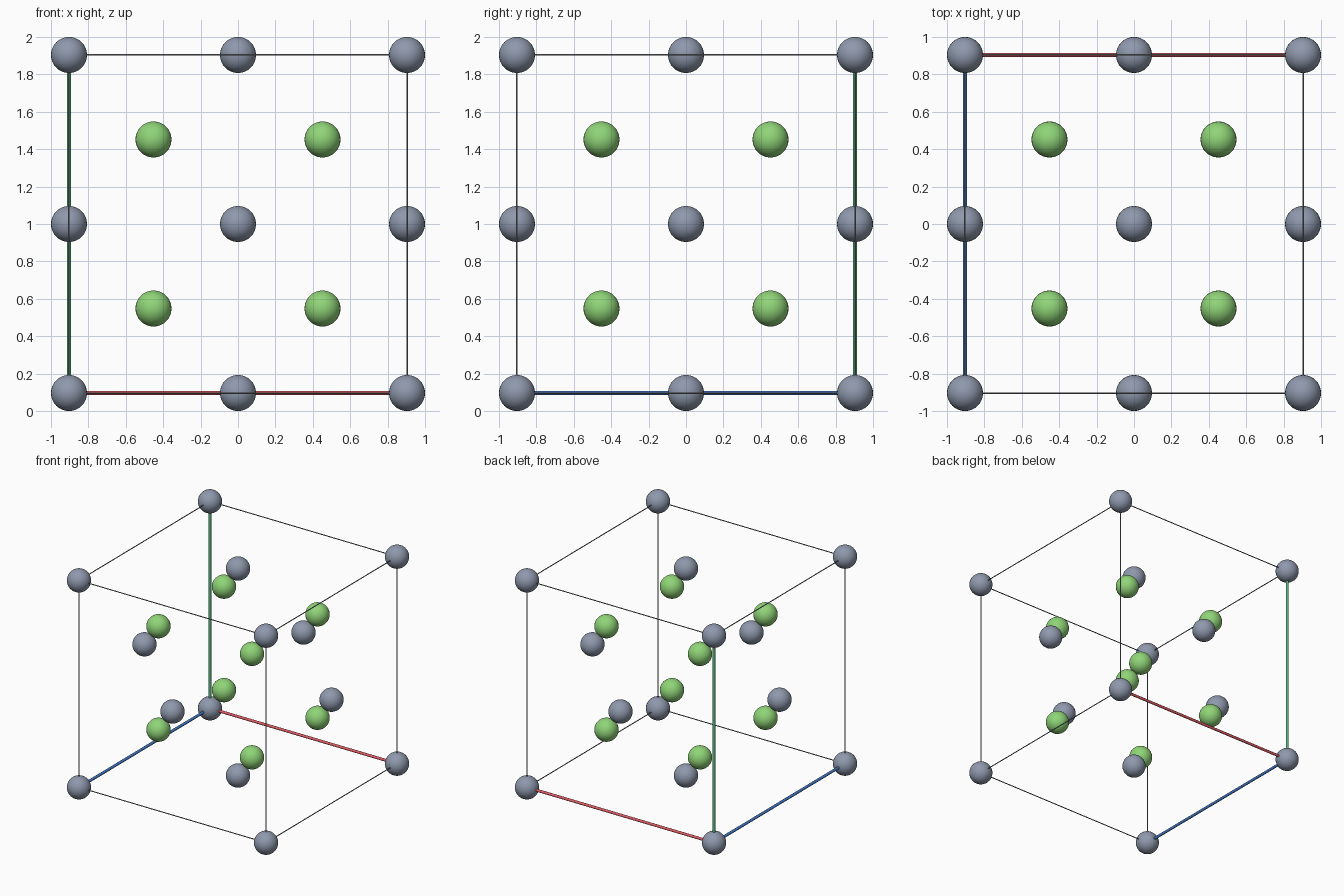
import bpy
from mathutils import Vector
from itertools import product

if "Cube" in bpy.data.objects:
    bpy.data.objects.remove(bpy.data.objects["Cube"])

R = 0.0963          # atom radius
A = 1.0 - R         # half edge of the cubic cell
CENTRE = Vector((0, 0, 1))


def material(name, rgb):
    def lin(c):
        c /= 255
        return c / 12.92 if c <= 0.04045 else ((c + 0.055) / 1.055) ** 2.4
    m = bpy.data.materials.new(name)
    m.diffuse_color = (*[lin(c) for c in rgb], 1)
    m.use_nodes = True
    m.node_tree.nodes["Principled BSDF"].inputs["Base Color"].default_value = m.diffuse_color
    return m


slate = material("slate grey", (143, 153, 173))
leaf = material("leaf green", (144, 213, 120))
grey = material("edge grey", (135, 138, 142))
red = material("axis red", (224, 92, 100))
green = material("axis green", (85, 180, 125))
blue = material("axis blue", (70, 125, 205))


def atom(name, pos, mat):
    bpy.ops.mesh.primitive_uv_sphere_add(segments=32, ring_count=16, radius=R,
                                         location=CENTRE + Vector(pos))
    ob = bpy.context.object
    ob.name = name
    ob.data.materials.append(mat)
    bpy.ops.object.shade_smooth()


def rod(name, p, q, radius, mat):
    p, q = Vector(p), Vector(q)
    bpy.ops.mesh.primitive_cylinder_add(vertices=16, radius=radius, depth=(q - p).length,
                                        end_fill_type='NOTHING', location=CENTRE + (p + q) / 2)
    ob = bpy.context.object
    ob.name = name
    ob.rotation_mode = 'QUATERNION'
    ob.rotation_quaternion = (q - p).to_track_quat('Z', 'Y')
    ob.data.materials.append(mat)
    bpy.ops.object.shade_smooth()


# corner atoms and the inner eight
for s in product((-1, 1), repeat=3):
    atom("corner_atom", [A * c for c in s], slate)
    atom("inner_atom", [A / 2 * c for c in s], leaf)

# one atom in the middle of each face
for axis, sign in product(range(3), (-1, 1)):
    p = [0, 0, 0]
    p[axis] = sign * A
    atom("face_atom", p, slate)

# cell edges: the three meeting at the back left bottom corner are coloured axes
ORIGIN = (-1, 1, -1)
AXES = [("red_axis", red), ("blue_axis", blue), ("green_axis", green)]
for axis in range(3):
    others = [i for i in range(3) if i != axis]
    for u, v in product((-1, 1), repeat=2):
        p, q = [0, 0, 0], [0, 0, 0]
        p[axis], q[axis] = -A, A
        for i, s in zip(others, (u, v)):
            p[i] = q[i] = s * A
        if (u, v) == tuple(ORIGIN[i] for i in others):
            rod(AXES[axis][0], p, q, 0.0115, AXES[axis][1])
        else:
            rod("cell_edge", p, q, 0.004, grey)
